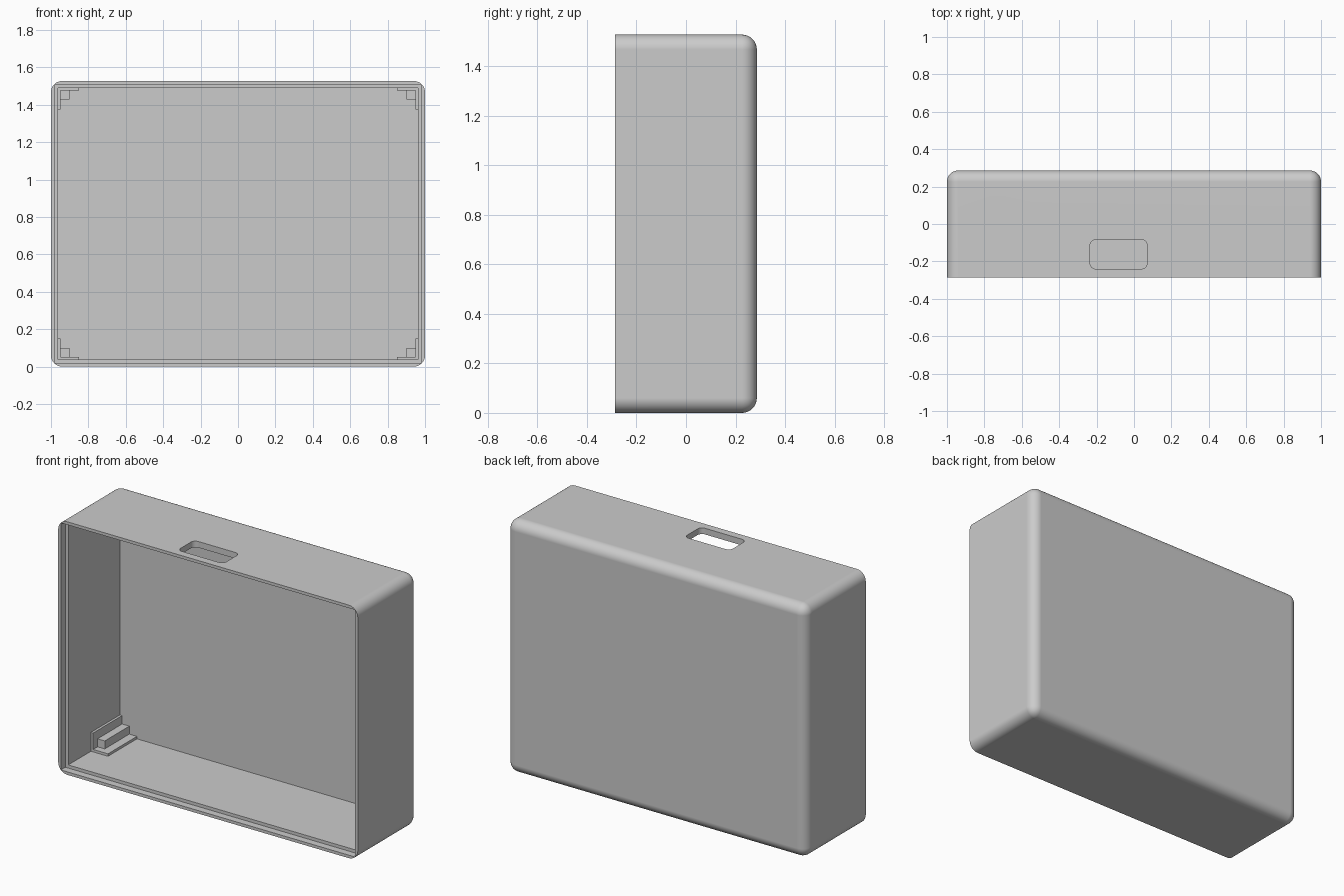
import bpy
import bmesh
import math

if "Cube" in bpy.data.objects:
    bpy.data.objects.remove(bpy.data.objects["Cube"], do_unlink=True)

W, D, H = 1.0, 0.286, 1.527      # half width, half depth, height
ROUND = 0.06                     # outer corner radius
WALL, RIM = 0.037, 0.018         # wall thickness, thin front rim
LEDGE_Y = -0.243                 # depth where the rim meets the full wall
BACK_Y = D - WALL                # inner face of the back panel

grey = bpy.data.materials.new("plain_grey")
grey.use_nodes = True
grey.diffuse_color = (0.6, 0.6, 0.6, 1)
grey.node_tree.nodes["Principled BSDF"].inputs["Base Color"].default_value = (0.6, 0.6, 0.6, 1)


def box(name, lo, hi, radius=0.0, pick=None, segments=8):
    """Box between two corners; edges chosen by pick are rounded."""
    bm = bmesh.new()
    bmesh.ops.create_cube(bm, size=1)
    for v in bm.verts:
        v.co = [lo[i] if v.co[i] < 0 else hi[i] for i in range(3)]
    if radius:
        edges = [e for e in bm.edges if pick(*[v.co for v in e.verts])]
        bmesh.ops.bevel(bm, geom=edges, offset=radius, segments=segments,
                        profile=0.5, affect='EDGES', clamp_overlap=True)
    bmesh.ops.recalc_face_normals(bm, faces=bm.faces)
    mesh = bpy.data.meshes.new(name)
    bm.to_mesh(mesh)
    bm.free()
    mesh.materials.append(grey)
    obj = bpy.data.objects.new(name, mesh)
    bpy.context.collection.objects.link(obj)
    return obj


def activate(obj):
    bpy.ops.object.select_all(action='DESELECT')
    obj.select_set(True)
    bpy.context.view_layer.objects.active = obj


def cut(target, cutter):
    cutter.hide_render = True
    mod = target.modifiers.new("cut", 'BOOLEAN')
    mod.operation = 'DIFFERENCE'
    mod.solver = 'EXACT'
    mod.object = cutter
    activate(target)
    bpy.ops.object.modifier_apply(modifier=mod.name)
    bpy.data.objects.remove(cutter, do_unlink=True)


# Outer shell: every edge rounded except the loop around the open front
shell = box("case_shell", (-W, -D, 0), (W, D, H), ROUND,
            lambda a, b: a.y > 0 or b.y > 0)

# Hollow interior, stepped rim and top slot
cut(shell, box("cavity_cutter", (-W + WALL, -D - 0.1, WALL),
               (W - WALL, BACK_Y, H - WALL)))
cut(shell, box("rim_cutter", (-W + RIM, -D - 0.1, RIM),
               (W - RIM, LEDGE_Y, H - RIM)))
cut(shell, box("slot_cutter", (-0.235, -0.24, H - 0.1), (0.07, -0.084, H + 0.1),
               0.03, lambda a, b: abs(a.z - b.z) > 0.05))

activate(shell)
bpy.ops.object.shade_smooth_by_angle(angle=math.radians(30))
shell.modifiers.new("even_shading", 'WEIGHTED_NORMAL').keep_sharp = True

# Corner brackets: a thin plate on each wall and a block in the angle
PLATE, BLOCK, REACH = 0.052, 0.1, 0.151
FRONT, BLOCK_FRONT = -0.027, 0.015
EMBED = 0.006
pieces = (("wall_plate", PLATE, REACH, FRONT),
          ("floor_plate", REACH, PLATE, FRONT),
          ("corner_block", BLOCK, BLOCK, BLOCK_FRONT))
start = WALL - EMBED
for side, sx in (("left", 1), ("right", -1)):
    for level in ("lower", "upper"):
        for part, px, pz, front in pieces:
            xs = sorted((sx * (W - start), sx * (W - px)))
            zs = (start, pz) if level == "lower" else (H - pz, H - start)
            box(f"{level}_{side}_{part}", (xs[0], front, zs[0]),
                (xs[1], BACK_Y + EMBED, zs[1]))
